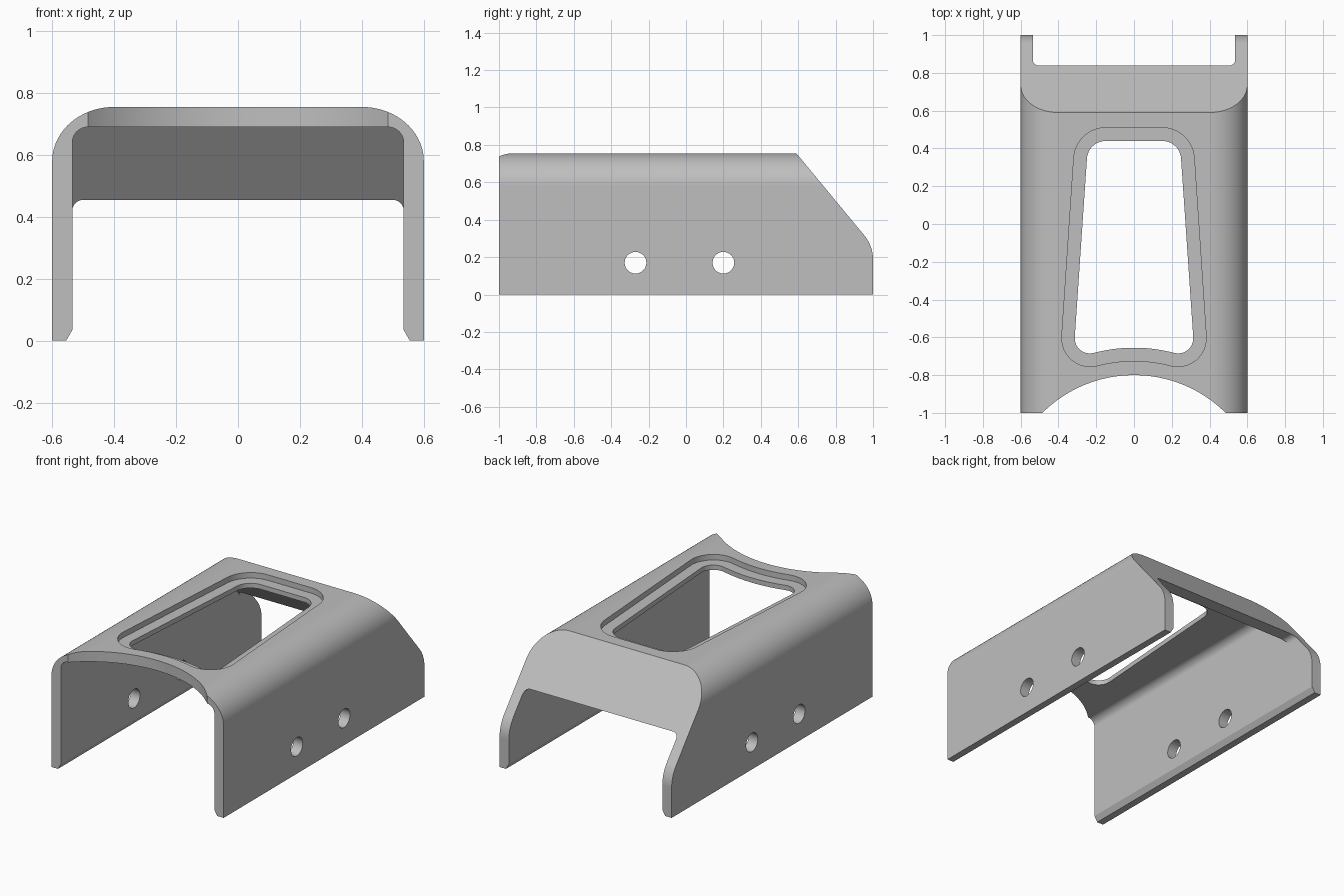
import bpy, bmesh, math
from mathutils import Vector

cube = bpy.data.objects.get("Cube")
if cube:
    bpy.data.objects.remove(cube, do_unlink=True)

grey = bpy.data.materials.new("plain grey")
grey.use_nodes = True
colour = (0.52, 0.52, 0.52, 1)
grey.diffuse_color = colour
grey.node_tree.nodes["Principled BSDF"].inputs["Base Color"].default_value = colour


def rounded(corners, steps=12):
    """Outline from (u, v, radius) corners, each filleted by its radius."""
    out = []
    for i, (u, v, r) in enumerate(corners):
        p = Vector((u, v))
        if r == 0:
            out.append(p)
            continue
        a = (Vector(corners[i - 1][:2]) - p).normalized()
        b = (Vector(corners[(i + 1) % len(corners)][:2]) - p).normalized()
        half = a.angle(b) / 2
        centre = p + (a + b).normalized() * (r / math.sin(half))
        start = p + a * (r / math.tan(half)) - centre
        end = p + b * (r / math.tan(half)) - centre
        sweep = start.angle(end)
        for k in range(steps + 1):
            t = k / steps
            arc = start * math.sin((1 - t) * sweep) + end * math.sin(t * sweep)
            out.append(centre + arc / math.sin(sweep))
    return out


def mirrored(half):
    """Close a +x half outline with its mirror image."""
    return half + [(-c[0],) + tuple(c[1:]) for c in reversed(half)]


def prism(name, outline, axis, low, high):
    """Extrude a flat outline along one axis."""
    place = {"x": lambda u, v, w: (w, u, v),
             "y": lambda u, v, w: (u, w, v),
             "z": lambda u, v, w: (u, v, w)}[axis]
    bm = bmesh.new()
    rings = [[bm.verts.new(place(u, v, w)) for u, v in outline] for w in (low, high)]
    for ring in rings:
        bm.faces.new(ring)
    n = len(outline)
    for i in range(n):
        j = (i + 1) % n
        bm.faces.new((rings[0][i], rings[0][j], rings[1][j], rings[1][i]))
    bmesh.ops.recalc_face_normals(bm, faces=bm.faces)
    mesh = bpy.data.meshes.new(name)
    bm.to_mesh(mesh)
    bm.free()
    obj = bpy.data.objects.new(name, mesh)
    bpy.context.collection.objects.link(obj)
    return obj


def activate(obj):
    bpy.ops.object.select_all(action="DESELECT")
    obj.select_set(True)
    bpy.context.view_layer.objects.active = obj


def combine(target, tool, operation="DIFFERENCE"):
    activate(target)
    mod = target.modifiers.new("cut", "BOOLEAN")
    mod.operation, mod.solver, mod.object = operation, "EXACT", tool
    bpy.ops.object.modifier_apply(modifier=mod.name)
    bpy.data.objects.remove(tool, do_unlink=True)


def circle(u, v, r, n):
    return [(u + r * math.cos(math.tau * i / n), v + r * math.sin(math.tau * i / n))
            for i in range(n)]


# Outer body: side silhouette crossed with the round-shouldered front profile
WALL, TOP, INNER, CEILING, SLOPE = 0.6, 0.755, 0.535, 0.69, 1.208


def slope_y(z):
    return 0.59 + (TOP - z) / SLOPE


housing = prism("housing", rounded([(-1, 0, 0), (1, 0, 0), (1, TOP - 0.41 * SLOPE, 0.2),
                                    (slope_y(0.9), 0.9, 0), (-1, 0.9, 0)]), "x", -0.7, 0.7)
shoulder = [(0.4 + 0.2 * math.cos(math.pi * i / 48), 0.58 + 0.175 * math.sin(math.pi * i / 48))
            for i in range(25)]
combine(housing, prism("front_profile", mirrored([(WALL, -0.1)] + shoulder), "y", -1.2, 1.2),
        "INTERSECT")

# Upper cavity, ending in a wall parallel to the rear slope
cavity = prism("cavity", [(-1.2, 0.3), (slope_y(0.3) - 0.084, 0.3),
                          (slope_y(0.8) - 0.084, 0.8), (-1.2, 0.8)], "x", -0.7, 0.7)
combine(cavity, prism("cavity_profile", rounded(mirrored([(INNER, 0.2, 0), (INNER, CEILING, 0.05)])),
                      "y", -1.3, 1.3), "INTERSECT")
combine(housing, cavity)

# Lower channel, open at both ends, with chamfered feet
channel = mirrored([(0.575, -0.035, 0), (INNER, 0.035, 0), (INNER, 0.455, 0.035)])
combine(housing, prism("channel", rounded(channel), "y", -1.3, 1.3))

# Curved scallop in the front edge
ARC_Y, ARC_R = -1.488, 0.688
combine(housing, prism("scallop", circle(0, ARC_Y, ARC_R, 128), "z", -0.2, 1))


# Tapered window with a stepped recess around it
def window(offset, top_radius, low_radius, reach):
    radius = ARC_R + 0.145 - offset

    def side(y):
        return 0.2725 - 0.0677 * y + offset

    arc = []
    for i in range(1, 13):
        x = reach * i / 12
        arc.append((x, ARC_Y + math.sqrt(radius ** 2 - x ** 2), 0))
    x, y = arc[-1][:2]
    fall = x / (y - ARC_Y)
    corner_x = side(y - 0.04)
    corner = (corner_x, y - fall * (corner_x - x), low_radius)
    top = 0.44 + offset
    return rounded(mirrored(arc + [corner, (side(top), top, top_radius)]))


combine(housing, prism("recess", window(0.07, 0.17, 0.15, 0.18), "z", TOP - 0.035, 1))
combine(housing, prism("opening", window(0, 0.1, 0.08, 0.19), "z", 0.5, 1))

# Two bolt holes through both side walls
for y in (-0.27, 0.2):
    combine(housing, prism("bolt_hole", circle(y, 0.17, 0.058, 40), "x", -0.8, 0.8))

# Finish
housing.data.materials.clear()
housing.data.materials.append(grey)
activate(housing)
bpy.ops.object.shade_smooth_by_angle(angle=math.radians(25))
normals = housing.modifiers.new("weighted normals", "WEIGHTED_NORMAL")
normals.keep_sharp = True
